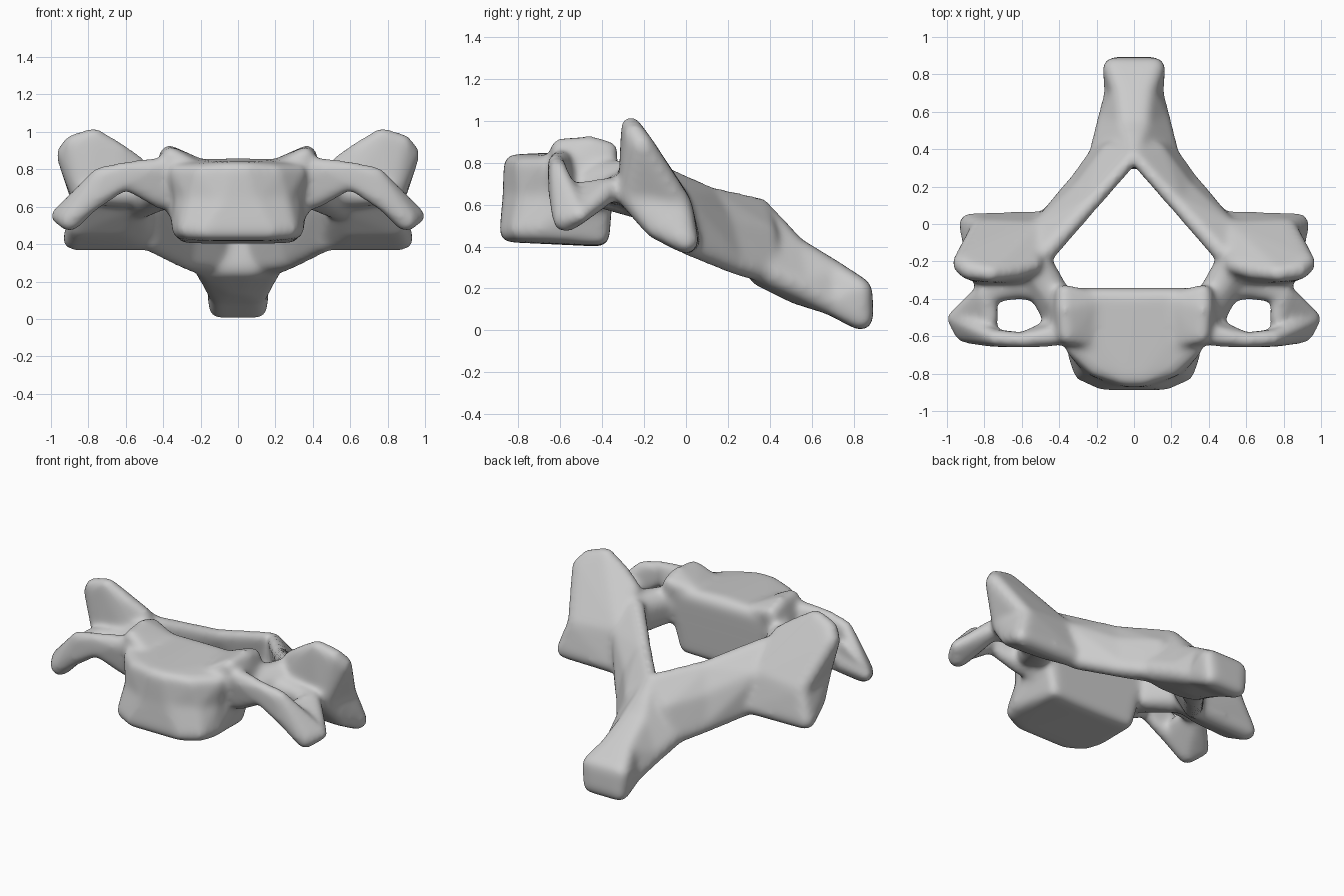
import bpy, bmesh
from mathutils import Vector

cube = bpy.data.objects.get("Cube")
if cube:
    bpy.data.objects.remove(cube, do_unlink=True)

bone = bpy.data.materials.new("bone grey")
bone.use_nodes = True
colour = (0.6, 0.6, 0.6, 1)
bone.diffuse_color = colour
bone.node_tree.nodes["Principled BSDF"].inputs["Base Color"].default_value = colour

# Directions of a small ball, used to round every corner
ball = bmesh.new()
bmesh.ops.create_icosphere(ball, subdivisions=2, radius=1)
DIRS = [v.co.copy() for v in ball.verts]
ball.free()

solid = bmesh.new()


def hull(balls):
    """Wrap a skin round balls (x, y, z, radius) and add it to the solid."""
    bm = bmesh.new()
    verts = [bm.verts.new(Vector(b[:3]) + d * b[3]) for b in balls for d in DIRS]
    res = bmesh.ops.convex_hull(bm, input=verts)
    spare = {g for g in res["geom_interior"] + res["geom_unused"]
             if isinstance(g, bmesh.types.BMVert)}
    bmesh.ops.delete(bm, geom=list(spare), context='VERTS')
    bmesh.ops.recalc_face_normals(bm, faces=bm.faces)
    mesh = bpy.data.meshes.new("skin")
    bm.to_mesh(mesh)
    bm.free()
    solid.from_mesh(mesh)
    bpy.data.meshes.remove(mesh)


def flip(balls):
    return [(-x, y, z, r) for x, y, z, r in balls]


def chain(sections, link):
    for a, b in zip(sections, sections[1:]):
        link(a + b)


def centre(balls):
    hull(balls + flip(balls))


def pair(balls):
    hull(balls)
    hull(flip(balls))


# Body with a slight waist and raised rims at both sides
chain([
    [(.05, -.82, .79, .05), (.20, -.77, .78, .05), (.32, -.66, .78, .05),
     (.36, -.39, .80, .05), (0, -.40, .81, .05)],
    [(.08, -.825, .64, .05), (.23, -.75, .64, .06), (.28, -.67, .64, .06),
     (.32, -.41, .65, .06)],
    [(.17, -.84, .47, .05), (.27, -.79, .48, .055), (.30, -.70, .48, .055),
     (.28, -.41, .45, .045), (.10, -.41, .44, .04)],
], centre)
pair([(.36, -.60, .875, .045), (.37, -.45, .88, .05), (.37, -.37, .855, .05),
      (.40, -.58, .74, .06), (.41, -.40, .70, .06), (.30, -.55, .56, .06),
      (.20, -.64, .79, .04), (.20, -.41, .81, .045)])

# Transverse processes: front bar, rear bar and the gutter between
bar_end = [(.74, -.61, .77, .045), (.80, -.605, .61, .05)]
tip = [(.90, -.575, .53, .065), (.965, -.505, .55, .04)]
chain([[(.42, -.595, .805, .06), (.41, -.56, .65, .065)],
       [(.60, -.62, .805, .04), (.60, -.62, .73, .04)], bar_end, tip], pair)
rear_end = [(.80, -.37, .67, .06)]
chain([[(.46, -.34, .69, .08)], [(.62, -.33, .67, .075)], rear_end, tip], pair)
pair([bar_end[1], (.765, -.50, .67, .045)] + rear_end + tip)

# Pedicles
chain([[(.42, -.40, .72, .09), (.40, -.40, .64, .06), (.42, -.50, .68, .07)],
       [(.525, -.23, .72, .10), (.53, -.23, .62, .09)]], pair)

# Articular pillars, flaring to a facet above and below
waist = [(.81, -.255, .64, .07), (.56, -.24, .64, .08),
         (.82, -.03, .60, .06), (.52, -.05, .62, .07)]
upper = [(.77, -.265, .98, .045), (.88, -.245, .935, .055),
         (.915, -.21, .88, .06), (.64, -.25, .895, .05), (.54, -.22, .825, .05)]
lower = [(.88, .00, .425, .06), (.86, -.15, .49, .05), (.60, -.13, .49, .05),
         (.72, .00, .43, .06), (.50, .01, .425, .06)]
chain([upper, waist, lower], pair)

# Laminae meeting behind the canal
shoulder = [(.47, -.15, .75, .055), (.46, -.10, .60, .06),
            (.46, .01, .415, .06), (.50, -.02, .62, .05)]
middle = [(.23, .11, .645, .045), (.27, .18, .50, .06), (.29, .22, .33, .06)]
arch = [(.01, .355, .595, .04), (.17, .39, .28, .06), (.08, .37, .30, .06),
        (.12, .38, .46, .06)]
chain([shoulder, middle, arch], pair)

# Spinous process
chain([
    [(0, .355, .595, .04), (.17, .39, .28, .07), (.08, .36, .28, .07)],
    [(.04, .52, .385, .06), (.13, .55, .21, .07), (.04, .54, .18, .06)],
    [(.06, .70, .275, .06), (.10, .70, .13, .06)],
    [(.11, .83, .19, .06), (.10, .835, .06, .06)],
], centre)

# Fuse the parts into one smooth bone
mesh = bpy.data.meshes.new("vertebra")
solid.to_mesh(mesh)
solid.free()
mesh.materials.append(bone)
vertebra = bpy.data.objects.new("vertebra", mesh)
bpy.context.collection.objects.link(vertebra)
fuse = vertebra.modifiers.new("fuse", 'REMESH')
fuse.mode = 'VOXEL'
fuse.voxel_size = 0.016
fuse.use_smooth_shade = True
soften = vertebra.modifiers.new("soften", 'SMOOTH')
soften.factor = 0.5
soften.iterations = 18
